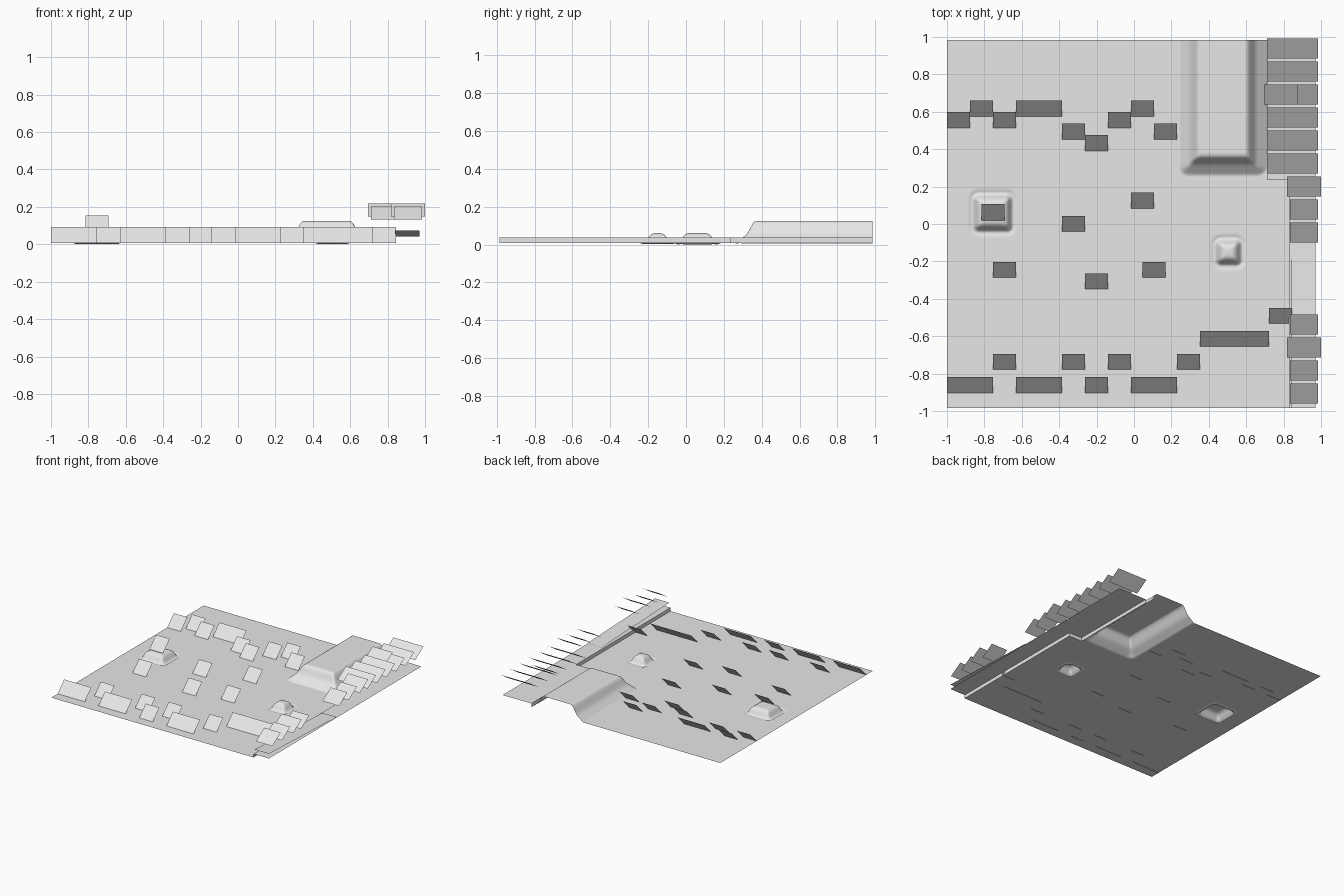
import bpy, bmesh, math

if "Cube" in bpy.data.objects:
    bpy.data.objects.remove(bpy.data.objects["Cube"])

mat = bpy.data.materials.new("plain grey")
mat.diffuse_color = (0.8, 0.8, 0.8, 1)
mat.use_nodes = True
mat.node_tree.nodes["Principled BSDF"].inputs["Base Color"].default_value = mat.diffuse_color

BASE, LEDGE = 0.008, 0.037


def make(name, quads, smooth=False):
    """One object from a list of quads, each a list of corner points."""
    bm = bmesh.new()
    for q in quads:
        bm.faces.new([bm.verts.new(p) for p in q])
    bmesh.ops.remove_doubles(bm, verts=bm.verts, dist=0.0005)
    for f in bm.faces:
        f.smooth = smooth
    me = bpy.data.meshes.new(name)
    bm.to_mesh(me)
    bm.free()
    me.materials.append(mat)
    ob = bpy.data.objects.new(name, me)
    bpy.context.collection.objects.link(ob)
    return ob


def inset(x, y, x0, x1, y0, y1, r):
    """Distance inside a rounded rectangle (negative outside)."""
    dx = abs(x - (x0 + x1) / 2) - (x1 - x0) / 2 + r
    dy = abs(y - (y0 + y1) / 2) - (y1 - y0) / 2 + r
    return r - math.hypot(max(dx, 0), max(dy, 0)) - min(max(dx, dy), 0)


def ramp(d, profile):
    """Height read from a list of (distance, height) points."""
    if d <= profile[0][0]:
        return profile[0][1]
    for (a, za), (b, zb) in zip(profile, profile[1:]):
        if d < b:
            return za + (zb - za) * (d - a) / (b - a)
    return profile[-1][1]


RIDGE = [(0, BASE), (0.01, 0.006), (0.06, 0.045), (0.075, 0.06), (0.105, 0.115), (0.12, 0.125)]
MOUND = [(0, BASE), (0.01, 0.001), (0.022, 0.004), (0.05, 0.05), (0.07, 0.06)]


def height(x, y):
    z = ramp(inset(x, y, 0.23, 0.72, 0.25, 1.8, 0.06), RIDGE)
    for box in ((-0.88, -0.63, -0.06, 0.18), (0.415, 0.595, -0.24, -0.06)):
        d = inset(x, y, *box, 0.05)
        if d > 0:
            z = ramp(d, MOUND)
    return z


# ground sheet with ridge and two mounds, notched at the back right
def point(i, j):
    x, y = -1 + 0.01 * i, -0.985 + 0.01 * j
    return (x, y, height(x, y))


ground = []
for i in range(183):
    for j in range(197):
        if i < 171 or j < 122:
            ground.append([point(i, j), point(i + 1, j), point(i + 1, j + 1), point(i, j + 1)])
make("ground", ground, True)

# low step wall along the right edge
path = [(0.83, -0.985), (0.83, 0.235), (0.71, 0.235), (0.71, 0.985)]
make("step_wall", [[(*b, BASE), (*a, BASE), (*a, LEDGE), (*b, LEDGE)]
                   for a, b in zip(path, path[1:])])


def slab(x0, x1, y0, y1, z0, z1):
    """Sheet running from height z0 at the front to z1 at the back."""
    return [(x0, y0, z0), (x1, y0, z0), (x1, y1, z1), (x0, y1, z1)]


# raised ledge and the gently sloping strip above it
make("ledge", [slab(0.83, 0.97, -0.985, 0.235, LEDGE, LEDGE),
               slab(0.71, 0.83, 0.235, 0.985, LEDGE, LEDGE),
               slab(0.83, 0.97, 0.235, 0.985, LEDGE, LEDGE)])
make("sloping_strip", [slab(0.84, 0.97, -0.985, -0.11, 0.075, 0.042)])

# tilted cards on the ground: column, width in columns, row
CARDS = [(0, 1, 1), (1, 1, 0), (2, 1, 1), (3, 2, 0), (5, 1, 2), (6, 1, 3), (7, 1, 1),
         (8, 1, 0), (9, 1, 2), (8, 1, 8), (5, 1, 10), (2, 1, 14), (6, 1, 15), (8.5, 1, 14),
         (2, 1, 22), (5, 1, 22), (7, 1, 22), (10, 1, 22), (0, 2, 24), (3, 2, 24),
         (6, 1, 24), (8, 2, 24), (11, 3, 20), (14, 1, 18), (1.5, 1, 9)]
quads = []
for col, n, row in CARDS:
    x, y = -1 + 0.123 * col, 0.617 - 0.0616 * row
    z = 0.068 if row == 9 else 0.006
    quads.append(slab(x, x + 0.123 * n, y - 0.043, y + 0.043, z, z + 0.087))
make("ground_cards", quads)

# flatter cards in a row above the ledge
quads = []
for k in [*range(9), *range(12, 16)]:
    y = 0.9385 - 0.123 * k
    x0, x1, z = (0.711 if k < 6 else 0.834), 0.984, 0.132
    if k in (6, 13):
        x0, x1, z = 0.818, 1.0, 0.149
    quads.append(slab(x0, x1, y - 0.054, y + 0.054, z, z + 0.07))
    if k == 2:
        quads.append(slab(0.695, 0.877, y - 0.054, y + 0.054, 0.149, 0.219))
make("ledge_cards", quads)
